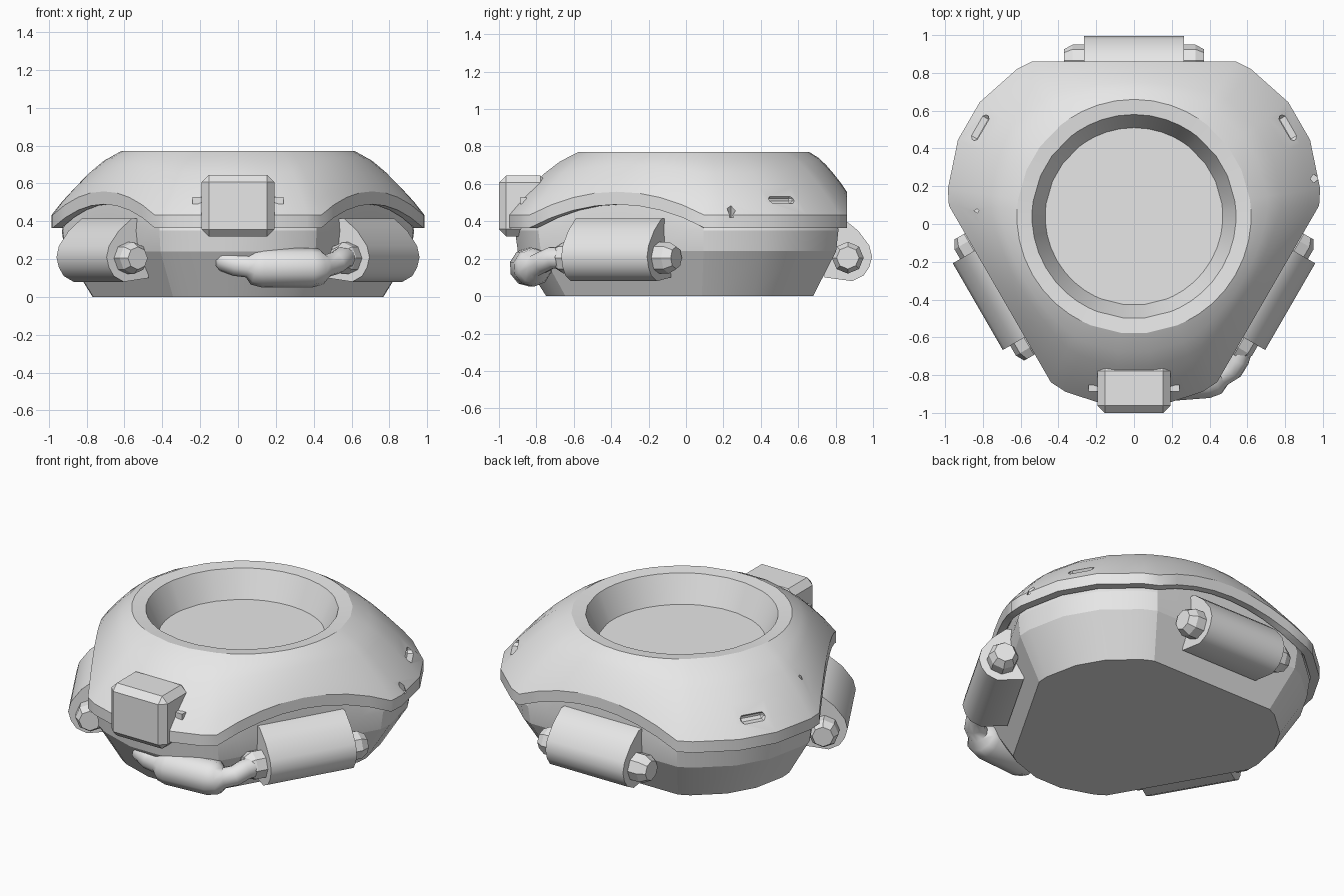
import bpy, bmesh
from math import sin, cos, pi, radians, atan2, hypot
from mathutils import Vector

cube = bpy.data.objects.get("Cube")
if cube:
    bpy.data.objects.remove(cube, do_unlink=True)

grey = bpy.data.materials.new("plain_grey")
grey.use_nodes = True
grey.diffuse_color = (0.8, 0.8, 0.8, 1)
grey.node_tree.nodes["Principled BSDF"].inputs["Base Color"].default_value = (0.8, 0.8, 0.8, 1)

CENTRE_Y = 0.04
FLATS = [radians(a) for a in (90, 210, 330)]


def place(a, d, t, z):
    """Point at distance d along heading a, offset t sideways, height z."""
    return Vector((d * cos(a) - t * sin(a), d * sin(a) + t * cos(a) + CENTRE_Y, z))


def activate(ob):
    bpy.ops.object.select_all(action='DESELECT')
    ob.select_set(True)
    bpy.context.view_layer.objects.active = ob


def smooth(ob, angle=32):
    activate(ob)
    bpy.ops.object.shade_smooth_by_angle(angle=radians(angle))


def loft(name, rings):
    """Skin closed rings of equal length and cap both ends."""
    bm = bmesh.new()
    loops = [[bm.verts.new(p) for p in ring] for ring in rings]
    n = len(loops[0])
    for low, high in zip(loops, loops[1:]):
        for i in range(n):
            j = (i + 1) % n
            bm.faces.new((low[i], low[j], high[j], high[i]))
    bm.faces.new(loops[0][::-1])
    bm.faces.new(loops[-1])
    bmesh.ops.recalc_face_normals(bm, faces=bm.faces)
    mesh = bpy.data.meshes.new(name)
    bm.to_mesh(mesh)
    bm.free()
    ob = bpy.data.objects.new(name, mesh)
    bpy.context.collection.objects.link(ob)
    mesh.materials.append(grey)
    return ob


def box(name, loc, size, bevel=0, turn=0):
    bpy.ops.mesh.primitive_cube_add(size=1, location=loc, rotation=(0, 0, turn))
    ob = bpy.context.object
    ob.name = name
    ob.scale = size
    bpy.ops.object.transform_apply(location=False, rotation=False, scale=True)
    ob.data.materials.append(grey)
    if bevel:
        mod = ob.modifiers.new("chamfer", 'BEVEL')
        mod.width, mod.segments = bevel, 1
        bpy.ops.object.modifier_apply(modifier=mod.name)
    return ob


def cut(target, cutter):
    cutter.hide_render = True
    activate(target)
    mod = target.modifiers.new("cut", 'BOOLEAN')
    mod.operation, mod.solver, mod.object = 'DIFFERENCE', 'EXACT', cutter
    bpy.ops.object.modifier_apply(modifier=mod.name)
    bpy.data.objects.remove(cutter, do_unlink=True)


# Three-sided outline: flat sides with arched hems, joined by blunt lobes
outline = []   # (heading, radius, hem height)
HALF, HEM, ARCH = 0.54, 0.365, 0.125
for a in FLATS:
    for k in range(-4, 5):
        t = HALF * k / 4
        outline.append((a + atan2(t, 0.82), hypot(t, 0.82), HEM + ARCH * (1 - (k / 4) ** 2)))
    for d, t in ((0.927, -0.365), (1.01, -0.115), (1.01, 0.115), (0.927, 0.365)):
        outline.append((a + pi / 3 + atan2(t, d), hypot(t, d), HEM))


def scaled(scale, lift=0.0, z=None):
    return [place(a, r * scale, 0, hem + lift if z is None else z) for a, r, hem in outline]


def circle(radius, z):
    return [place(a, radius, 0, z) for a, r, hem in outline]


# Domed upper shell with a round recess
RIM, TOP, BAND = 0.62, 0.77, 0.068


def dome_ring(s, drop):
    return [place(a, RIM + (r - RIM) * s, 0, TOP - (TOP - hem - BAND) * drop)
            for a, r, hem in outline]


shell = loft("upper_shell", [
    circle(0.5, 0.52), scaled(0.93, 0.03), scaled(0.95), scaled(1.0), scaled(1.0, BAND),
    dome_ring(0.85, 0.79), dome_ring(0.65, 0.55), dome_ring(0.45, 0.33), dome_ring(0.25, 0.15),
    circle(RIM, TOP), circle(0.54, 0.762), circle(0.47, 0.60)])

# Slots in the two rear lobes, and small nicks
for a in (radians(30), radians(150)):
    slot = box("slot_cutter", place(a, 0.945, 0, 0.515), (0.07, 0.15, 0.042), 0.015, a)
    cut(shell, slot)
for loc in ((0.95, 0.24, 0.48), (-0.83, 0.07, 0.585)):
    bpy.ops.mesh.primitive_cone_add(vertices=4, radius1=0.035, depth=0.12, location=loc)
    cut(shell, bpy.context.object)
smooth(shell)

# Lower body tapering to a flat underside
smooth(loft("lower_body", [scaled(0.78, z=0), scaled(0.93, z=0.24),
                           scaled(0.945, z=0.35), scaled(0.93, 0.035)]), 20)

# Side canisters with a stub at each end
PROFILE = ((0.70, 0.415), (0.80, 0.415), (0.88, 0.35), (0.94, 0.27), (0.955, 0.21),
           (0.94, 0.155), (0.91, 0.11), (0.85, 0.08), (0.70, 0.10))
STUB = ((0.25, 0.085), (0.325, 0.085), (0.37, 0.06))
for a, label in zip(FLATS, ("back", "right", "left")):
    smooth(loft(label + "_canister",
                [[place(a, d, t, z) for d, z in PROFILE] for t in (-0.265, 0.265)]), 40)
    for side, end in ((-1, "a"), (1, "b")):
        rings = [[place(a, 0.825 + r * cos(k * pi / 4), side * t, 0.205 + r * sin(k * pi / 4))
                  for k in range(8)] for t, r in STUB]
        loft(label + "_stub_" + end, rings)

# Hose with a swollen middle, running from the left canister to the front
path = ((-0.10, -0.80, 0.22, 0.5), (-0.07, -0.84, 0.19, 0.58), (-0.01, -0.85, 0.17, 0.6),
        (0.05, -0.85, 0.165, 0.62), (0.08, -0.845, 0.16, 0.95), (0.13, -0.84, 0.155, 1.05),
        (0.39, -0.82, 0.155, 1.05), (0.44, -0.81, 0.16, 0.95), (0.47, -0.80, 0.165, 0.6),
        (0.52, -0.77, 0.18, 0.6), (0.55, -0.72, 0.205, 0.6), (0.58, -0.62, 0.205, 0.6))
curve = bpy.data.curves.new("hose", 'CURVE')
curve.dimensions = '3D'
curve.bevel_depth, curve.bevel_resolution, curve.use_fill_caps = 0.1, 3, True
spline = curve.splines.new('POLY')
spline.points.add(len(path) - 1)
for point, (x, y, z, r) in zip(spline.points, path):
    point.co, point.radius = (x, y, z, 1), r
hose = bpy.data.objects.new("hose", curve)
bpy.context.collection.objects.link(hose)
curve.materials.append(grey)
activate(hose)
bpy.ops.object.convert(target='MESH')
smooth(bpy.context.object, 45)

# Front housing with a small tab on either side
box("front_housing", (0, -0.87, 0.482), (0.385, 0.26, 0.325), 0.038)
box("front_tabs", (0, -0.87, 0.51), (0.48, 0.035, 0.035))
